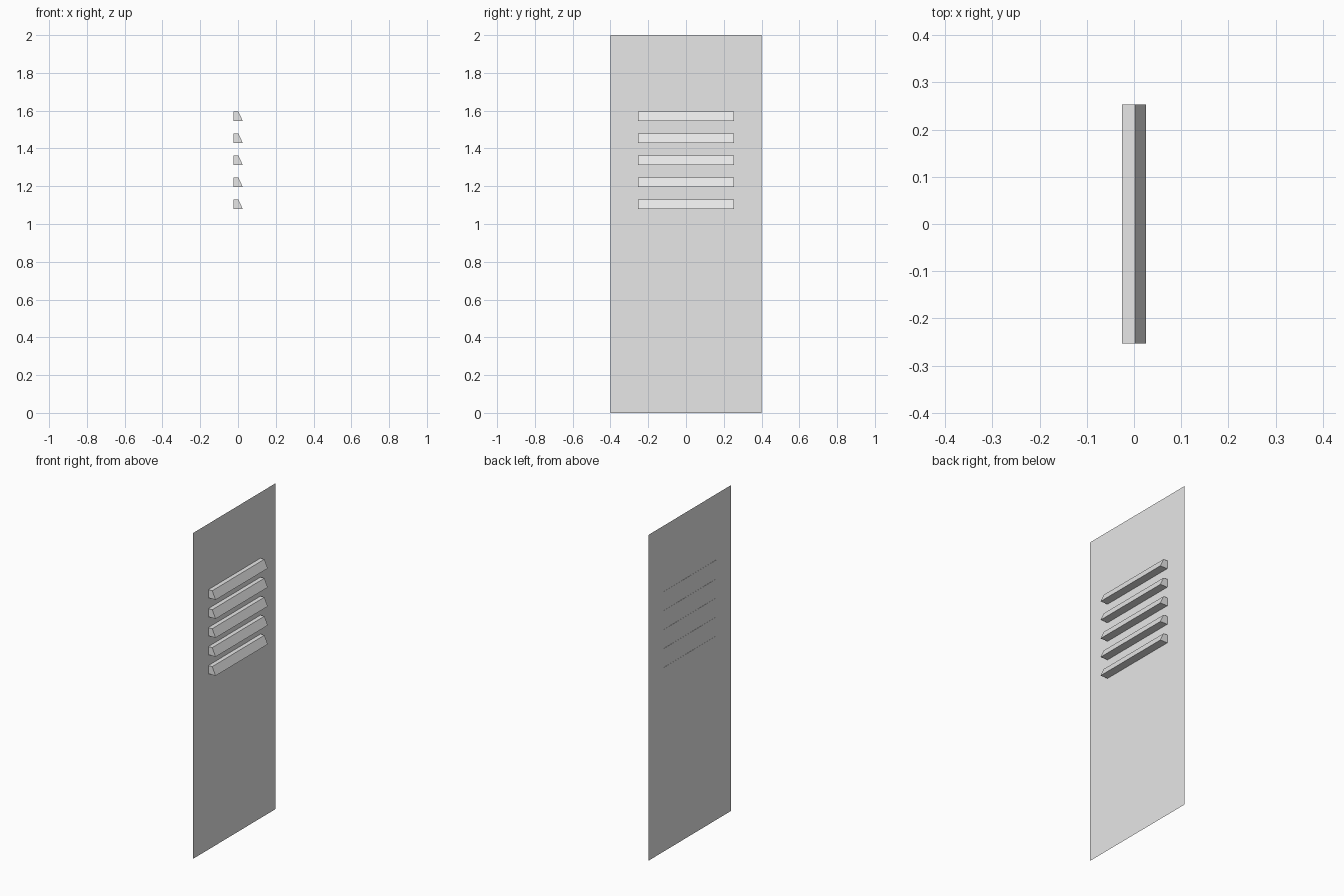
import bpy
import bmesh
from mathutils import Vector

cube = bpy.data.objects.get("Cube")
if cube:
    bpy.data.objects.remove(cube, do_unlink=True)

# One painted metal colour
grey = bpy.data.materials.new("light_grey_metal")
grey.use_nodes = True
colour = (0.8, 0.8, 0.8, 1)
grey.diffuse_color = colour
grey.node_tree.nodes["Principled BSDF"].inputs["Base Color"].default_value = colour


def add_object(name, bm):
    mesh = bpy.data.meshes.new(name)
    bm.to_mesh(mesh)
    bm.free()
    mesh.materials.append(grey)
    obj = bpy.data.objects.new(name, mesh)
    bpy.context.collection.objects.link(obj)
    return obj


BACK = -0.025

# Thin sheet panel facing +x
bm = bmesh.new()
x = BACK + 0.001
bm.faces.new([bm.verts.new((x, y, z))
              for y, z in ((-0.4, 0), (0.4, 0), (0.4, 2), (-0.4, 2))])
add_object("door_panel", bm)


# Louvre slat: wedge profile extruded along y
def add_louvre(name, z):
    half, height = 0.253, 0.05
    profile = ((BACK, 0), (0.025, 0), (0.002, height), (BACK, height))
    bm = bmesh.new()
    end = bm.faces.new([bm.verts.new((px, -half, z + pz)) for px, pz in profile])
    out = bmesh.ops.extrude_face_region(bm, geom=[end])
    verts = [v for v in out["geom"] if isinstance(v, bmesh.types.BMVert)]
    bmesh.ops.translate(bm, verts=verts, vec=Vector((0, 2 * half, 0)))
    bmesh.ops.recalc_face_normals(bm, faces=bm.faces)
    add_object(name, bm)


# Row of five vents
for i in range(5):
    add_louvre(f"louvre_{i + 1}", 1.08 + i * 0.1165)
